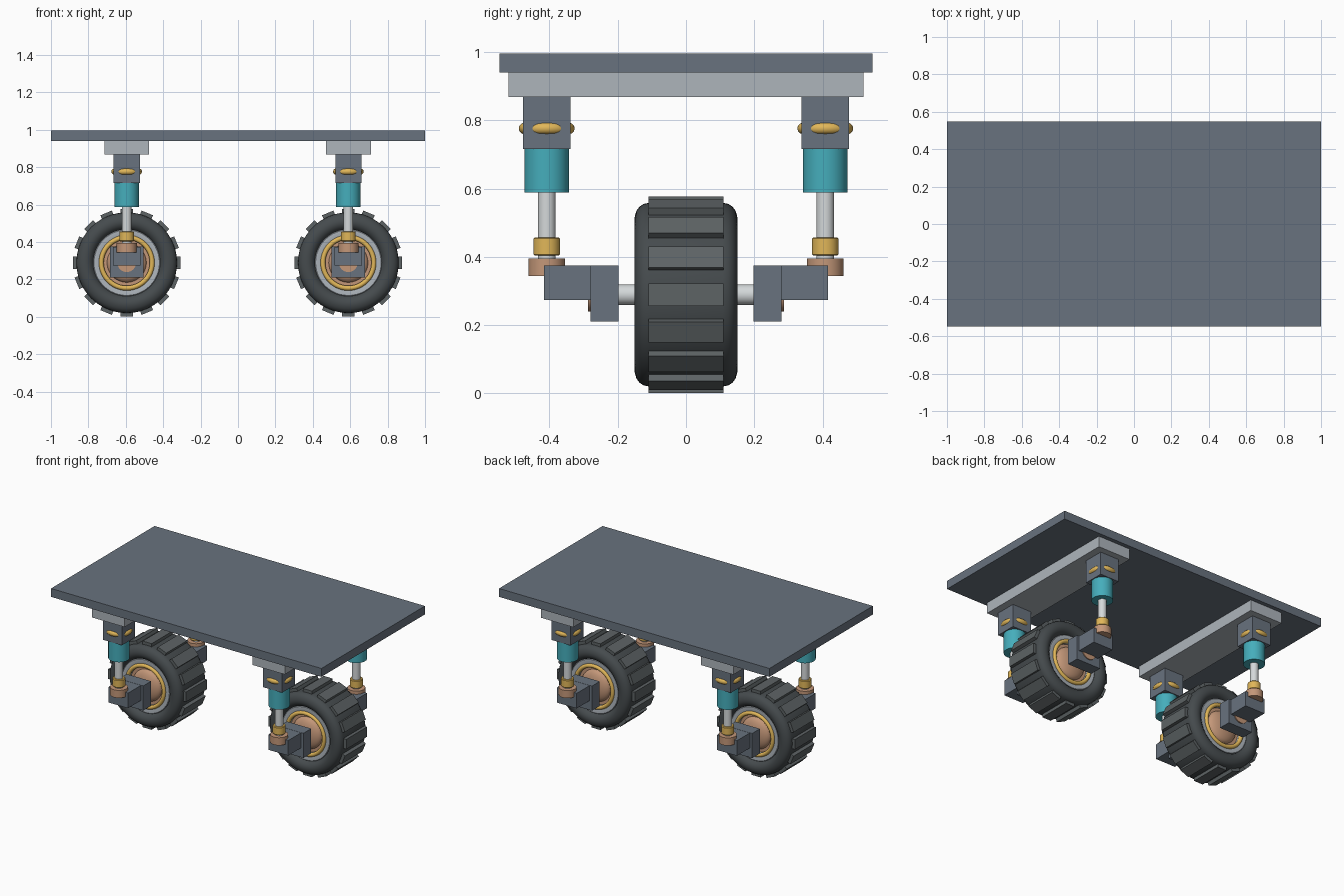
import bpy, bmesh
from math import pi, sin, cos, radians
from mathutils import Matrix, Vector

if "Cube" in bpy.data.objects:
    bpy.data.objects.remove(bpy.data.objects["Cube"])


def mat(name, rgb):
    m = bpy.data.materials.new(name)
    m.diffuse_color = (*rgb, 1)
    m.use_nodes = True
    m.node_tree.nodes["Principled BSDF"].inputs["Base Color"].default_value = m.diffuse_color
    return m


SLATE = mat("slate", (0.14, 0.17, 0.21))
STEEL = mat("steel", (0.42, 0.46, 0.50))
CHROME = mat("chrome", (0.66, 0.69, 0.70))
RUBBER = mat("rubber", (0.06, 0.07, 0.075))
LUG = mat("lug", (0.11, 0.125, 0.13))
GOLD = mat("gold", (0.75, 0.47, 0.10))
COPPER = mat("copper", (0.55, 0.31, 0.19))
TEAL = mat("teal", (0.06, 0.42, 0.50))


def finish(name, bm, m, smooth=True):
    bmesh.ops.recalc_face_normals(bm, faces=bm.faces)
    me = bpy.data.meshes.new(name)
    bm.to_mesh(me)
    bm.free()
    me.materials.append(m)
    ob = bpy.data.objects.new(name, me)
    bpy.context.collection.objects.link(ob)
    if smooth:
        bpy.ops.object.select_all(action='DESELECT')
        bpy.context.view_layer.objects.active = ob
        ob.select_set(True)
        bpy.ops.object.shade_smooth_by_angle(angle=radians(35))
    return ob


def box(name, x, y, z, m):
    """Box from (min, max) pairs."""
    bm = bmesh.new()
    c = [(a + b) / 2 for a, b in (x, y, z)]
    s = [abs(b - a) for a, b in (x, y, z)]
    bmesh.ops.create_cube(bm, size=1, matrix=Matrix.Translation(c) @ Matrix.Diagonal((*s, 1)))
    return finish(name, bm, m, False)


def lathe(name, profile, loc, m, axis='Z', closed=False, n=48):
    """Spin (radius, height) points round z, then lay along the axis."""
    bm = bmesh.new()
    vs = [bm.verts.new((r, 0, h)) for r, h in profile]
    pairs = list(zip(vs, vs[1:])) + ([(vs[-1], vs[0])] if closed else [])
    es = [bm.edges.new(p) for p in pairs]
    bmesh.ops.spin(bm, geom=vs + es, cent=(0, 0, 0), axis=(0, 0, 1), angle=2 * pi,
                   steps=n, use_duplicate=False)
    bmesh.ops.remove_doubles(bm, verts=bm.verts, dist=1e-5)
    rot = Matrix.Rotation(pi / 2, 4, 'X') if axis == 'Y' else Matrix()
    bmesh.ops.transform(bm, matrix=Matrix.Translation(loc) @ rot, verts=bm.verts)
    return finish(name, bm, m)


def rod(name, r, a, b, loc, m, axis='Z', bevel=0.0):
    p = [(0, a), (r - bevel, a), (r, a + bevel), (r, b - bevel), (r - bevel, b), (0, b)]
    if not bevel:
        p = [(0, a), (r, a), (r, b), (0, b)]
    return lathe(name, p, loc, m, axis)


def ring(name, R, r, loc, m, axis='Z'):
    p = [(R + r * cos(t * pi / 6), r * sin(t * pi / 6)) for t in range(12)]
    return lathe(name, p, loc, m, axis, True)


HUB_Z, OUTER = 0.289, 0.288
LEG_Y = 0.408

# deck
box("deck", (-1, 1), (-0.547, 0.547), (0.94, 0.996), SLATE)

for cx, end in ((-0.595, "left"), (0.59, "right")):
    hub = (cx, 0, HUB_Z)
    # cross beam under the deck
    box(f"{end}_cross_beam", (cx - 0.12, cx + 0.12), (-0.52, 0.52), (0.868, 0.94), STEEL)

    # tyre carcass
    half = [(0.175, 0.115), (0.185, 0.135), (0.20, 0.146), (0.215, 0.151), (0.23, 0.15),
            (0.246, 0.145), (0.258, 0.136), (0.266, 0.124), (0.269, 0.108)]
    lathe(f"{end}_tyre", half + [(r, -h) for r, h in reversed(half)], hub, RUBBER, 'Y', True, 64)

    # tread lugs
    bm = bmesh.new()
    for i in range(16):
        turn = Matrix.Rotation(i * 2 * pi / 16, 4, 'Y')
        bmesh.ops.create_cube(bm, size=1, matrix=Matrix.Translation(hub) @ turn
                              @ Matrix.Translation((0, 0, OUTER - 0.02))
                              @ Matrix.Diagonal((0.066, 0.22, 0.04, 1)))
    finish(f"{end}_tread_lugs", bm, LUG, False)

    # rim barrel and axle
    rim = [(0.125, 0.118), (0.145, 0.126), (0.175, 0.126), (0.186, 0.115)]
    lathe(f"{end}_rim", rim + [(r, -h) for r, h in reversed(rim)], hub, STEEL, 'Y', True)
    rod(f"{end}_axle", 0.03, -0.27, 0.27, hub, CHROME, 'Y')

    for s, side in ((-1, "front"), (1, "back")):
        tag = f"{end}_{side}"
        leg = (cx, s * LEG_Y, 0)
        # wheel face: gold ring and domed hub
        ring(f"{tag}_rim_ring", 0.136, 0.013, (cx, s * 0.126, HUB_Z), GOLD, 'Y')
        dome = [(0.13, 0.105), (0.108, 0.105)]
        dome += [(0.105 * cos(t * pi / 16), 0.105 + 0.04 * sin(t * pi / 16)) for t in range(9)]
        lathe(f"{tag}_hub_dome", [(r, -s * h) for r, h in dome], hub, COPPER, 'Y')

        # knuckle: axle block, outward arm and axle cap
        box(f"{tag}_axle_block", (cx - 0.09, cx + 0.09), (s * 0.198, s * 0.28), (0.21, 0.375), SLATE)
        box(f"{tag}_knuckle_arm", (cx - 0.073, cx + 0.073), (s * 0.28, s * 0.416), (0.273, 0.374), SLATE)
        rod(f"{tag}_axle_cap", 0.05, -0.287, -0.24, hub, COPPER, 'Y') if s < 0 else \
            rod(f"{tag}_axle_cap", 0.05, 0.24, 0.287, hub, COPPER, 'Y')
        if s < 0:
            bpy.context.object.data.transform(Matrix.Translation((0, 0, 0)))

        # strut: foot, collar, piston, sleeve
        rod(f"{tag}_strut_foot", 0.054, 0.344, 0.395, leg, COPPER)
        rod(f"{tag}_strut_collar", 0.039, 0.403, 0.457, leg, GOLD, bevel=0.004)
        rod(f"{tag}_piston", 0.026, 0.38, 0.62, leg, CHROME)
        rod(f"{tag}_strut_sleeve", 0.065, 0.588, 0.72, leg, TEAL)

        # top mount with ring
        box(f"{tag}_top_mount", (cx - 0.07, cx + 0.07),
            (s * LEG_Y - 0.069, s * LEG_Y + 0.069), (0.716, 0.87), SLATE)
        ring(f"{tag}_mount_ring", 0.065, 0.017, (cx, s * LEG_Y, 0.776), GOLD)
